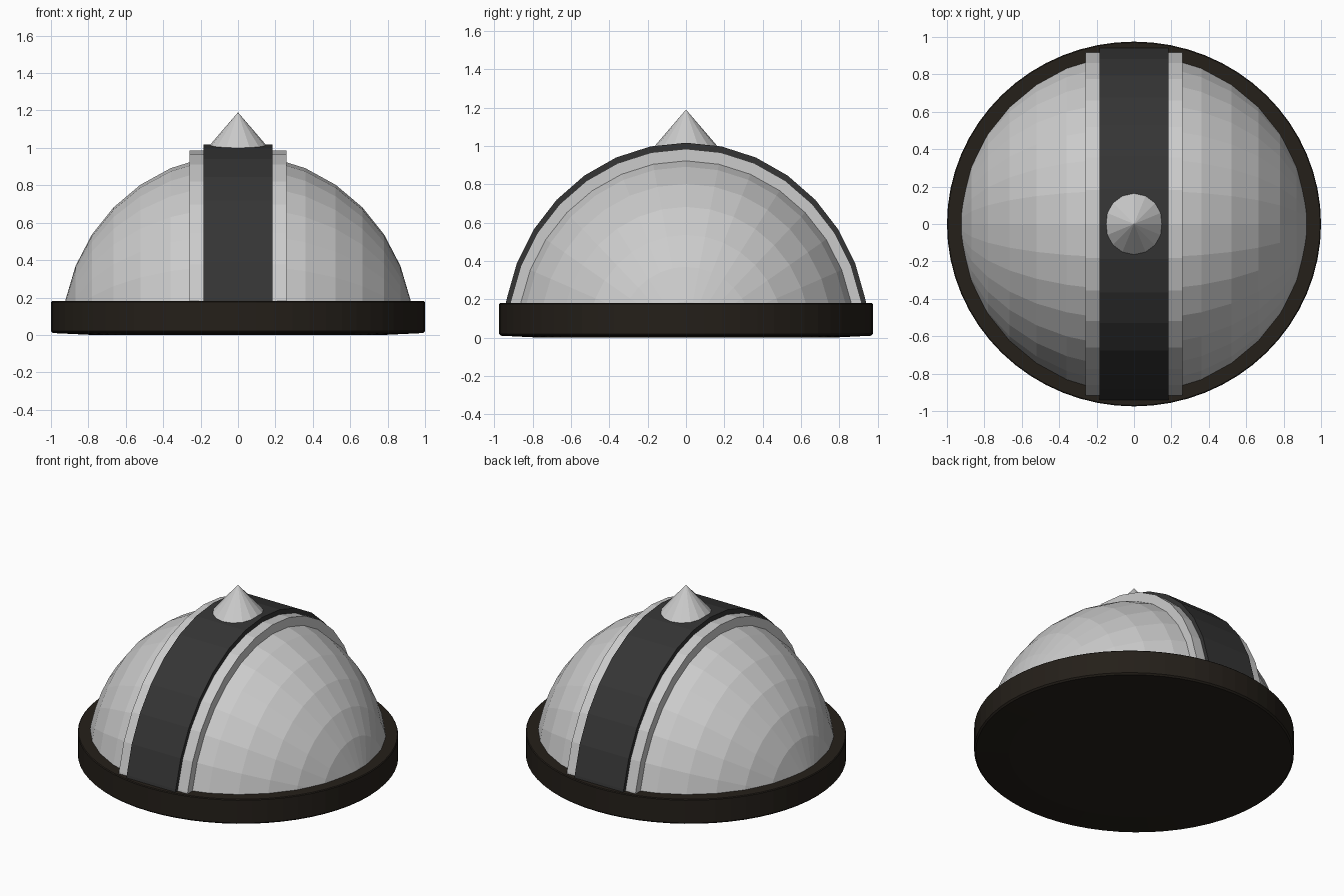
import bpy, bmesh
from math import sin, cos, pi
from mathutils import Matrix

if "Cube" in bpy.data.objects:
    bpy.data.objects.remove(bpy.data.objects["Cube"])


def material(name, rgb):
    m = bpy.data.materials.new(name)
    m.diffuse_color = (*rgb, 1)
    m.use_nodes = True
    m.node_tree.nodes["Principled BSDF"].inputs["Base Color"].default_value = m.diffuse_color
    return m


def make_object(name, bm, mat=None):
    bmesh.ops.recalc_face_normals(bm, faces=bm.faces)
    me = bpy.data.meshes.new(name)
    bm.to_mesh(me)
    bm.free()
    ob = bpy.data.objects.new(name, me)
    bpy.context.collection.objects.link(ob)
    if mat:
        me.materials.append(mat)
    return ob


def arch(name, half_width, ry, rz, mat=None, inner=0.88, foot=0.1):
    """Faceted band running front to back over the dome."""
    bm = bmesh.new()
    rings = []
    for i in range(17):
        a = pi * i / 16
        y, z = -cos(a), sin(a)
        rings.append([bm.verts.new((x, y * r1, max(z * r2, foot)))
                      for x, r1, r2 in ((-half_width, ry, rz), (half_width, ry, rz),
                                        (half_width, inner * ry, inner * rz),
                                        (-half_width, inner * ry, inner * rz))])
    for a, b in zip(rings, rings[1:]):
        for k in range(4):
            n = (k + 1) % 4
            bm.faces.new((a[k], a[n], b[n], b[k]))
    bm.faces.new(rings[0])
    bm.faces.new(rings[-1])
    return make_object(name, bm, mat)


dark_brown = material("dark_brown", (0.018, 0.014, 0.010))
near_black = material("near_black", (0.035, 0.035, 0.035))

# Base disc with a very shallow convex underside
bm = bmesh.new()
SEG = 64
profile = [(0.78, 0.0), (0.99, 0.01), (1.0, 0.02), (1.0, 0.175), (0.995, 0.18)]
loops = [[bm.verts.new((r * cos(2 * pi * i / SEG), 0.975 * r * sin(2 * pi * i / SEG), z))
          for i in range(SEG)] for r, z in profile]
for a, b in zip(loops, loops[1:]):
    for i in range(SEG):
        j = (i + 1) % SEG
        bm.faces.new((a[i], a[j], b[j], b[i]))
bm.faces.new(loops[0])
bm.faces.new(loops[-1])
make_object("base_disc", bm, dark_brown)

# Faceted dome, poles on the x axis, cut off inside the base
bm = bmesh.new()
bmesh.ops.create_uvsphere(bm, u_segments=32, v_segments=16, radius=1)
bmesh.ops.transform(bm, verts=bm.verts,
                    matrix=Matrix.Diagonal((0.94, 0.92, 0.965, 1)) @ Matrix.Rotation(pi / 2, 4, 'Y'))
bmesh.ops.bisect_plane(bm, geom=bm.verts[:] + bm.edges[:] + bm.faces[:],
                       plane_co=(0, 0, 0.1), plane_no=(0, 0, 1), clear_inner=True)
bmesh.ops.holes_fill(bm, edges=[e for e in bm.edges if e.is_boundary])
make_object("dome", bm)

# Grey trim band with the narrower dark band on top
arch("trim_band", 0.26, 0.932, 0.985)
arch("centre_band", 0.185, 0.955, 1.017, near_black)

# Spike on the crown
bm = bmesh.new()
bmesh.ops.create_cone(bm, cap_ends=True, segments=16, radius1=0.215, radius2=0,
                      depth=0.25, matrix=Matrix.Translation((0, 0, 1.065)))
make_object("crown_spike", bm)
